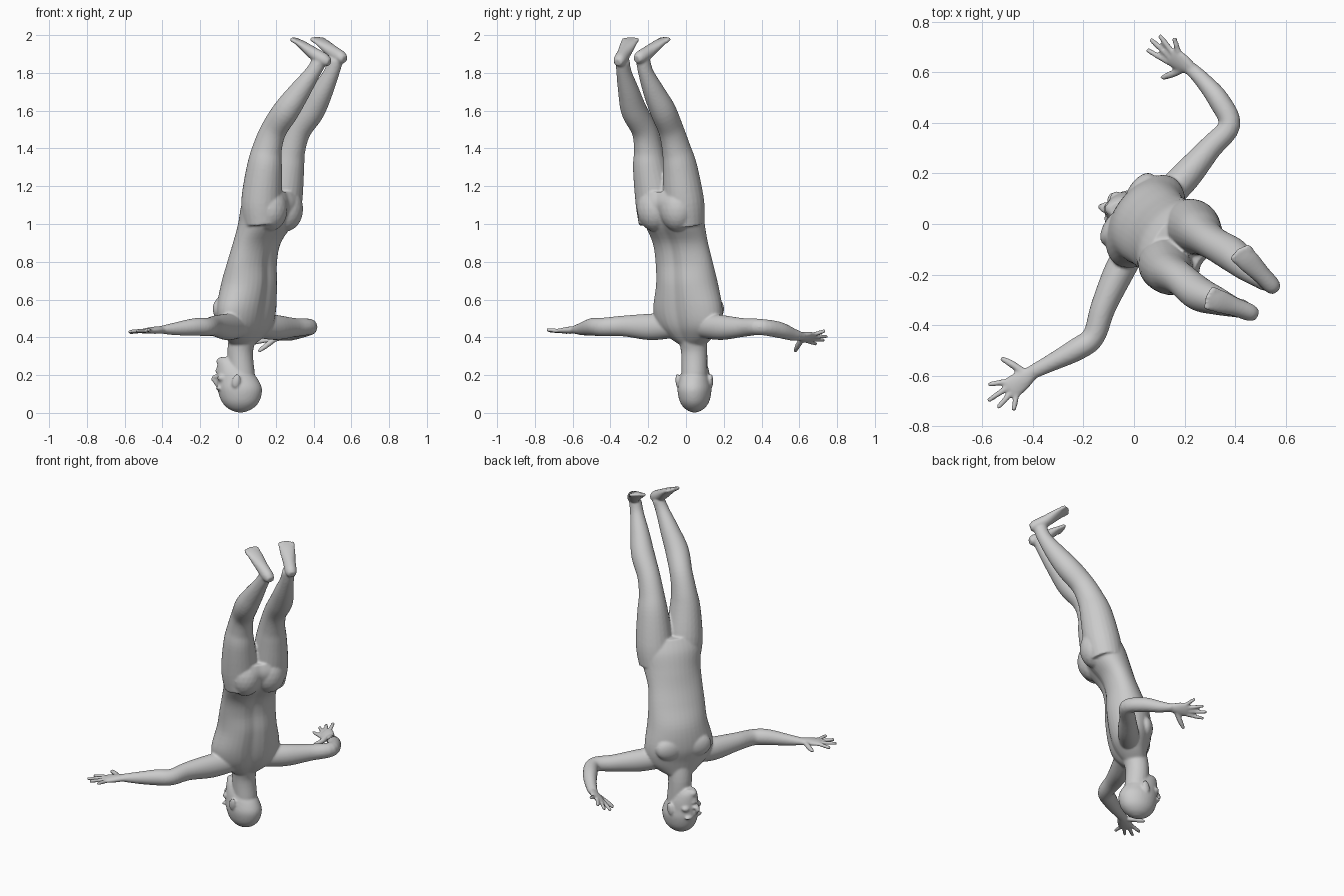
import bpy, bmesh, math
from mathutils import Vector, Matrix

Z = Vector((0, 0, 1))
SIDE = Vector((0.57, 0.82, 0)).normalized()      # body's left
FRONT = Z.cross(SIDE)                            # chest direction
HSIDE = Vector((0.17, 0.985, 0)).normalized()    # head's left
HFRONT = Z.cross(HSIDE)                          # nose direction
bm = bmesh.new()


def spline(pts, n=5):
    """Catmull-Rom through rows of x, y, z, half width, half depth."""
    out = []
    for i in range(len(pts) - 1):
        p0, p1, p2, p3 = (pts[max(0, min(len(pts) - 1, i + k))] for k in (-1, 0, 1, 2))
        for j in range(n):
            t = j / n
            out.append([0.5 * (2 * b + (c - a) * t + (2 * a - 5 * b + 4 * c - d) * t * t
                               + (3 * b - a - 3 * c + d) * t ** 3)
                        for a, b, c, d in zip(p0, p1, p2, p3)])
    return out + [list(pts[-1])]


def loft(pts, ref, flat=False, seg=24, groove=0.0):
    """Closed tube of ellipses; the first radius lies along ref."""
    rows = spline(pts)
    rings = []
    for i, r in enumerate(rows):
        a, b = rows[max(0, i - 1)], rows[min(len(rows) - 1, i + 1)]
        t = Z if flat else (Vector(b[:3]) - Vector(a[:3])).normalized()
        u = (ref - t * ref.dot(t)).normalized()
        v = t.cross(u)
        ring = []
        for k in range(seg):
            g = 2 * math.pi * k / seg
            s = 1 - groove * math.exp(-((g - 1.5 * math.pi) / 0.22) ** 2)
            ring.append(bm.verts.new(Vector(r[:3]) + u * (max(r[3], .004) * math.cos(g))
                                     + v * (max(r[4], .004) * math.sin(g) * s)))
        rings.append(ring)
    for r0, r1 in zip(rings, rings[1:]):
        for k in range(seg):
            m = (k + 1) % seg
            bm.faces.new((r0[k], r0[m], r1[m], r1[k]))
    bm.faces.new(rings[0][::-1])
    bm.faces.new(rings[-1])


def blob(c, size, side=SIDE, up=Z):
    """Ellipsoid with sizes along side, front and up."""
    fr = up.cross(side).normalized()
    up = side.cross(fr)
    m = Matrix((side, fr, up)).transposed().to_4x4()
    bmesh.ops.create_icosphere(bm, subdivisions=3, radius=1,
                               matrix=Matrix.Translation(c) @ m @ Matrix.Diagonal((*size, 1)))


def rod(a, b, r0, r1, bend=Vector((0, 0, 0))):
    a, b = Vector(a), Vector(b)
    mid = (a + b) / 2 + bend
    ref = (b - a).orthogonal()
    end = b + (a - b).normalized() * r1 * 0.5
    loft([(*a, r0, r0), (*mid, r0, r0), (*end, r1, r1), (*b, r1 * .5, r1 * .5)], ref, seg=10)


def hand(wrist, knuckle, across, tips, thumb):
    w, c, p = Vector(wrist), Vector(knuckle), Vector(across).normalized()
    n = (c - w).cross(p).normalized()
    loft([(*w, .02, .027), (*w.lerp(c, .5), .019, .04), (*c, .014, .045),
          (*w.lerp(c, 1.12), .009, .038)], n)
    for k, tip in zip((.034, .012, -.011, -.033), tips):
        rod(c + p * k, tip, .0115, .0095)
    rod(w.lerp(c, .25) + p * .015, thumb, .015, .01, p * .008)


def foot(rows, lat):
    lat = Vector(lat).normalized()
    loft(rows, lat)
    a, b = Vector(rows[-2][:3]), Vector(rows[-1][:3])
    d = (b - a).normalized()
    for i in range(5):                           # toes
        k = (i - 2) * .018
        rod(b - d * .03 + lat * k, b + d * (.014 - abs(i - 2) * .004) + lat * k, .012, .01)


# torso, from neck base up to the pelvis
loft([(.02, .035, .36, .07, .06), (.035, .025, .40, .13, .08), (.045, .015, .46, .19, .105),
      (.045, .01, .55, .205, .128), (.058, .006, .68, .178, .132), (.075, -.01, .80, .168, .11),
      (.10, -.03, .90, .163, .105), (.145, -.06, 1.0, .172, .13), (.172, -.085, 1.10, .188, .135),
      (.18, -.095, 1.17, .17, .105)], SIDE, flat=True, seg=36, groove=.12)
blob((.165, -.162, 1.08), (.098, .098, .12))     # buttocks
blob((.252, -.045, 1.08), (.095, .092, .12))
for s in (-1, 1):                                # chest muscles
    blob(Vector((.045, .01, .55)) + FRONT * .085 + SIDE * .085 * s, (.085, .045, .07))

# neck and head
loft([(.035, .03, .44, .08, .075), (.012, .043, .33, .07, .068), (.02, .045, .2, .068, .07)],
     HSIDE)
loft([(-.07, .057, .295, .028, .026), (-.048, .055, .268, .052, .06), (-.02, .05, .22, .072, .092),
      (-.001, .046, .17, .082, .112), (.01, .045, .12, .089, .118), (.013, .045, .06, .077, .1),
      (.013, .045, .022, .05, .064), (.013, .045, .003, .016, .02)], HSIDE, flat=True, seg=32)
face = Vector((0, .045, 0))


def on_face(fwd, side, z):
    return face + HFRONT * fwd + HSIDE * side + Z * z


rod(on_face(.105, 0, .14), on_face(.138, 0, .188), .012, .014)      # nose
blob(on_face(.118, 0, .192), (.022, .02, .011), HSIDE)
blob(on_face(.108, 0, .222), (.026, .014, .007), HSIDE)             # lips
blob(on_face(.104, 0, .236), (.023, .014, .008), HSIDE)
blob(on_face(.098, 0, .273), (.025, .018, .018), HSIDE)             # chin
for s in (-1, 1):
    blob(on_face(.098, .035 * s, .13), (.032, .016, .01), HSIDE)    # brows
    blob(on_face(.078, .045 * s, .185), (.027, .026, .02), HSIDE)   # cheeks
    blob(on_face(-.005, .09 * s, .17), (.011, .022, .038),
         HSIDE, (Z - HFRONT * .25).normalized())                    # ears

# arms
loft([(.0, -.08, .46, .065, .06), (-.06, -.19, .455, .07, .06), (-.122, -.33, .46, .055, .05),
      (-.16, -.445, .455, .048, .045), (-.225, -.495, .455, .047, .045),
      (-.33, -.55, .445, .034, .034), (-.41, -.59, .44, .02, .027)], Z)
loft([(.12, .1, .46, .065, .06), (.205, .19, .452, .066, .06), (.3, .3, .452, .05, .047),
      (.378, .392, .455, .043, .043), (.335, .49, .44, .043, .042),
      (.275, .565, .415, .033, .033), (.225, .615, .405, .021, .027)], Z)

# hands
hand((-.40, -.585, .44), (-.485, -.65, .435), (-.63, .77, 0),
     [(-.578, -.635, .425), (-.578, -.70, .43), (-.54, -.728, .435), (-.477, -.74, .44)],
     (-.527, -.53, .43))
hand((.228, .612, .405), (.155, .66, .398), (-.6, -.5, -.5),
     [(.05, .69, .365), (.065, .732, .385), (.10, .747, .405), (.158, .738, .435)],
     (.108, .577, .325))

# legs
radii = [(.1, .1), (.108, .108), (.09, .095), (.074, .08), (.066, .07),
         (.068, .07), (.056, .058), (.04, .042), (.036, .04)]
right_leg = [(.13, -.15, 1.0), (.125, -.16, 1.12), (.14, -.19, 1.3), (.155, -.2, 1.4),
             (.19, -.222, 1.5), (.255, -.275, 1.6), (.325, -.303, 1.7), (.395, -.328, 1.8),
             (.43, -.335, 1.86)]
left_leg = [(.21, .0, 1.0), (.232, -.012, 1.12), (.258, -.032, 1.3), (.28, -.052, 1.4),
            (.32, -.08, 1.5), (.39, -.122, 1.6), (.445, -.17, 1.7), (.495, -.212, 1.8),
            (.518, -.228, 1.87)]
for leg in (right_leg, left_leg):
    loft([(*p, *r) for p, r in zip(leg, radii)], SIDE)

# feet, heel to toe
foot([(.485, -.362, 1.855, .022, .02), (.458, -.35, 1.868, .034, .034),
      (.40, -.328, 1.903, .037, .033), (.335, -.305, 1.953, .046, .02),
      (.295, -.292, 1.978, .042, .01)], (.35, .93, 0))
foot([(.565, -.262, 1.872, .022, .02), (.545, -.243, 1.882, .034, .034),
      (.502, -.198, 1.912, .037, .033), (.448, -.142, 1.958, .046, .02),
      (.418, -.11, 1.98, .042, .01)], (.8, .6, 0))

# fuse everything into one smooth body
bmesh.ops.recalc_face_normals(bm, faces=bm.faces)
mesh = bpy.data.meshes.new("human_body")
bm.to_mesh(mesh)
bm.free()
body = bpy.data.objects.new("human_body", mesh)
bpy.context.collection.objects.link(body)
remesh = body.modifiers.new("fuse", 'REMESH')
remesh.mode = 'VOXEL'
remesh.voxel_size = 0.007
remesh.use_smooth_shade = True
smooth = body.modifiers.new("soften", 'SMOOTH')
smooth.factor = 0.5
smooth.iterations = 4
